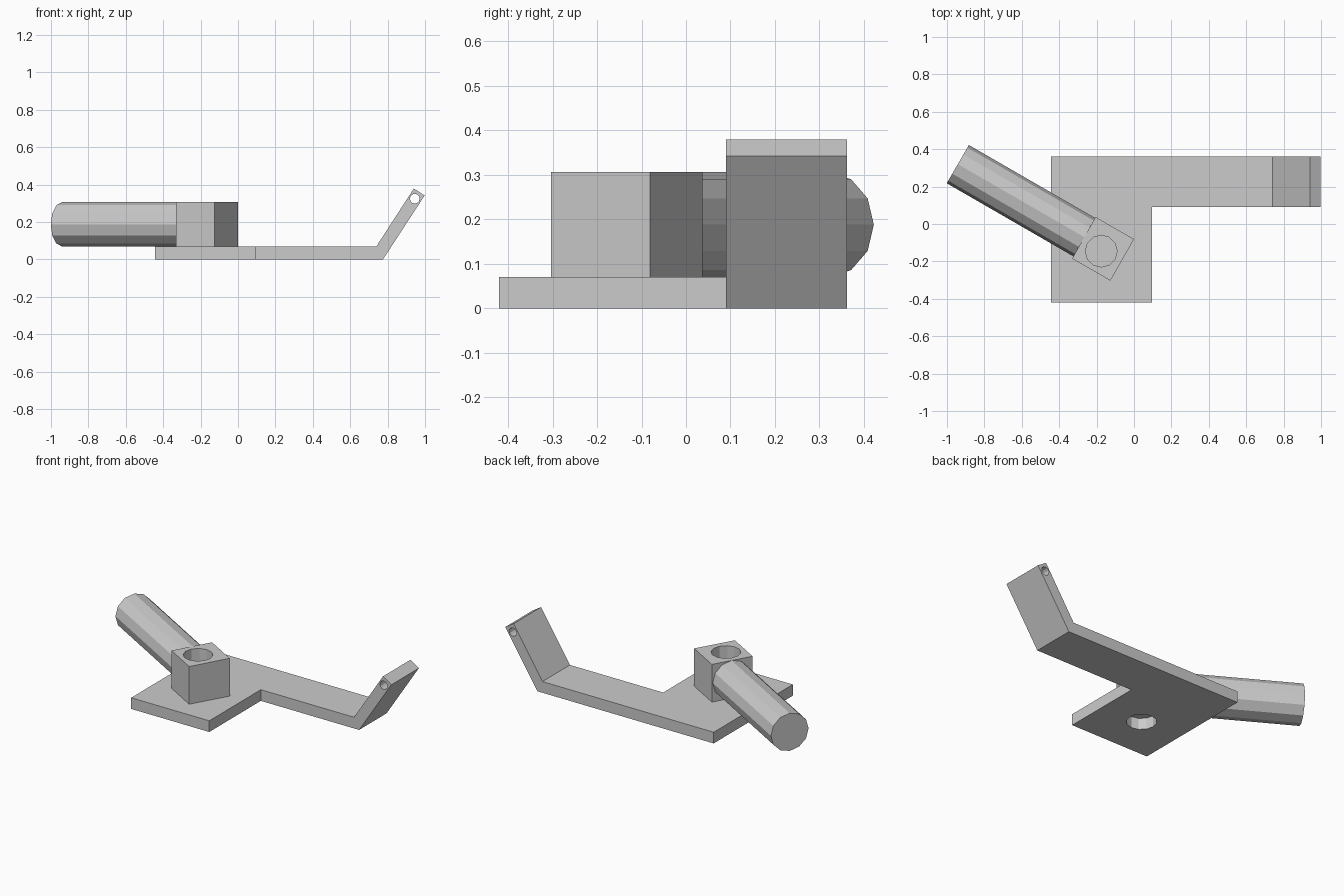
import bpy, bmesh
from math import cos, sin, tau
from mathutils import Vector

if "Cube" in bpy.data.objects:
    bpy.data.objects.remove(bpy.data.objects["Cube"])


def prism(name, profile, extrude):
    """Solid made by sweeping a closed 3D profile along a vector."""
    bm = bmesh.new()
    face = bm.faces.new([bm.verts.new(p) for p in profile])
    ext = bmesh.ops.extrude_face_region(bm, geom=[face], use_keep_orig=True)
    bmesh.ops.translate(bm, vec=extrude, verts=[v for v in ext["geom"] if isinstance(v, bmesh.types.BMVert)])
    bmesh.ops.recalc_face_normals(bm, faces=bm.faces)
    mesh = bpy.data.meshes.new(name)
    bm.to_mesh(mesh)
    bm.free()
    obj = bpy.data.objects.new(name, mesh)
    bpy.context.collection.objects.link(obj)
    return obj


def ring(center, u, v, radius, sides=12):
    c, u, v = Vector(center), Vector(u), Vector(v)
    return [c + radius * (cos(tau * i / sides) * u + sin(tau * i / sides) * v) for i in range(sides)]


def boolean(obj, other, operation):
    """Apply a boolean and discard the helper."""
    mod = obj.modifiers.new(operation, 'BOOLEAN')
    mod.operation, mod.object, mod.solver = operation, other, 'EXACT'
    bpy.context.view_layer.objects.active = obj
    bpy.ops.object.modifier_apply(modifier=mod.name)
    bpy.data.objects.remove(other)


X, Y, Z = (1, 0, 0), (0, 1, 0), (0, 0, 1)
T = 0.07                                    # plate thickness
bore = (-0.175, -0.145)

# L-shaped base: bent arm profile swept across y, plus the wide pad
arm_side = [(-0.445, 0), (0.775, 0), (0.998, 0.342), (0.94, 0.379), (0.74, T), (-0.445, T)]
base = prism("base_plate", [(x, 0.09, z) for x, z in arm_side], (0, 0.272, 0))
pad = [(-0.445, -0.42), (0.095, -0.42), (0.095, 0.2), (-0.445, 0.2)]
boolean(base, prism("pad", [(x, y, 0) for x, y in pad], (0, 0, T)), 'UNION')

# Pivot hole under the block and pin hole at the arm tip
boolean(base, prism("cut", ring((*bore, -0.1), X, Y, 0.085), (0, 0, 0.3)), 'DIFFERENCE')
boolean(base, prism("cut", ring((0.945, -0.1, 0.325), X, Z, 0.026), (0, 0.6, 0)), 'DIFFERENCE')

# Angled block with a blind bore from the top
corners = [(-0.205, 0.037), (0, -0.081), (-0.126, -0.303), (-0.331, -0.185)]
block = prism("socket_block", [(x, y, T) for x, y in corners], (0, 0, 0.236))
boolean(block, prism("cut", ring((*bore, T + 0.005), X, Y, 0.085), (0, 0, 0.5)), 'DIFFERENCE')

# Round handle leaving the block at 30 degrees
axis = Vector((-0.866, 0.5, 0))
prism("handle", ring((-0.942, 0.32, 0.188), (0.5, 0.866, 0), Z, 0.118), axis * -0.79)
